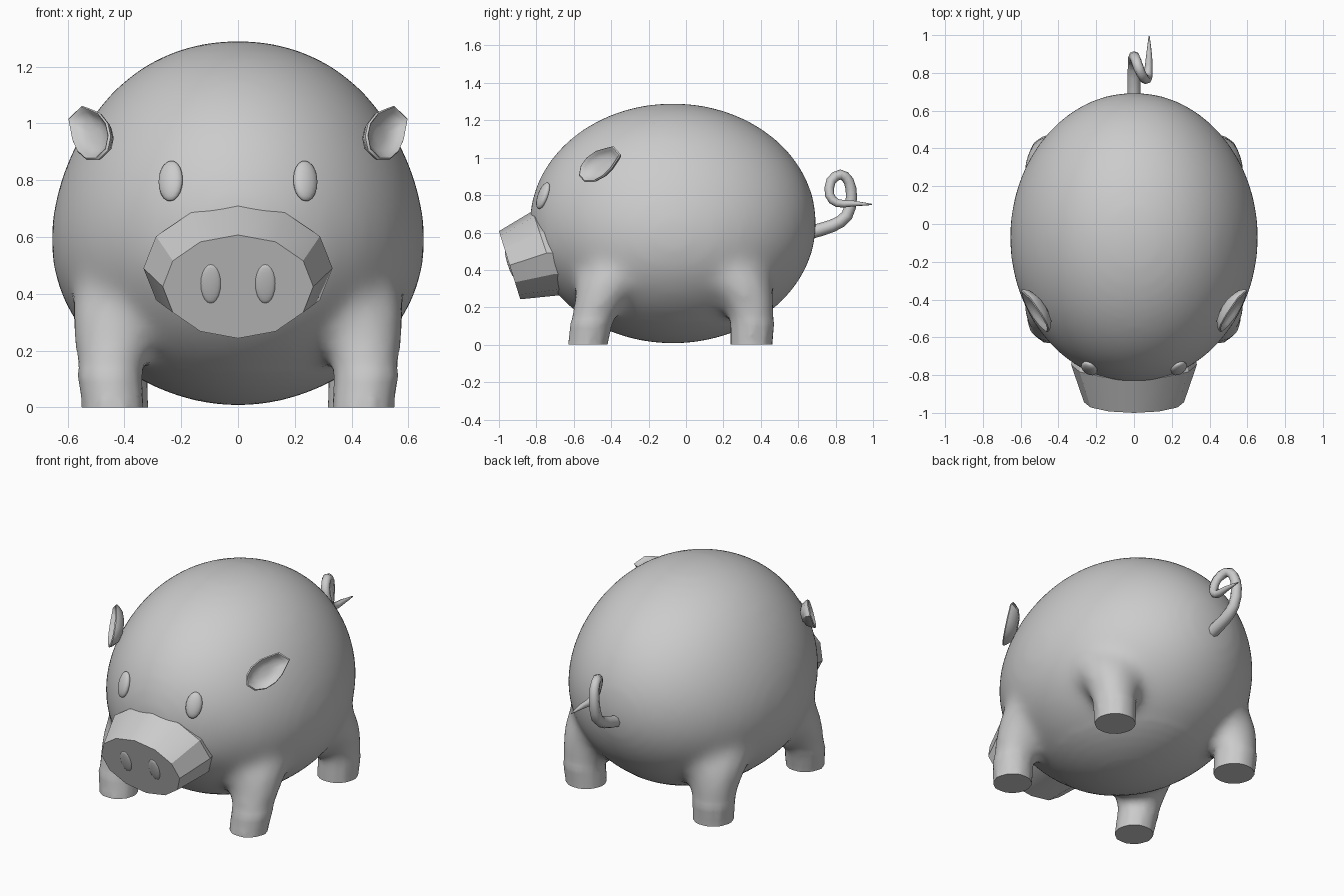
import bpy, bmesh
from math import sin, cos, pi, radians
from mathutils import Vector, Matrix

if "Cube" in bpy.data.objects:
    bpy.data.objects.remove(bpy.data.objects["Cube"])

C = Vector((0, -0.07, 0.65))        # body centre
R = Vector((0.655, 0.768, 0.642))   # body radii


def finish(name, bm, angle=35):
    bmesh.ops.recalc_face_normals(bm, faces=bm.faces[:])
    me = bpy.data.meshes.new(name)
    bm.to_mesh(me)
    bm.free()
    for p in me.polygons:
        p.use_smooth = True
    me.set_sharp_from_angle(angle=radians(angle))
    ob = bpy.data.objects.new(name, me)
    bpy.context.collection.objects.link(ob)
    return ob


def add_loft(bm, rings):
    vs = [[bm.verts.new(p) for p in ring] for ring in rings]
    n = len(rings[0])
    for a, b in zip(vs, vs[1:]):
        for i in range(n):
            j = (i + 1) % n
            bm.faces.new((a[i], a[j], b[j], b[i]))
    bm.faces.new(vs[0])
    bm.faces.new(vs[-1])


def loft(name, rings, angle=35):
    bm = bmesh.new()
    add_loft(bm, rings)
    return finish(name, bm, angle)


def add_ellipsoid(bm, loc, radii, rot=Matrix(), u=16, v=10):
    m = Matrix.Translation(loc) @ rot @ Matrix.Diagonal((*radii, 1))
    bmesh.ops.create_uvsphere(bm, u_segments=u, v_segments=v, radius=1, matrix=m)


def ellipsoid(name, *args):
    bm = bmesh.new()
    add_ellipsoid(bm, *args)
    return finish(name, bm, 60)


# Snout sections: tilted twelve-sided cone
front, base = [], []
for i in range(12):
    a = 2 * pi * i / 12
    front.append((0.265 * sin(a), -0.943 - 0.057 * cos(a), 0.425 + 0.182 * cos(a)))
    base.append((0.333 * sin(a), -0.745 - 0.075 * cos(a), 0.49 + 0.225 * cos(a)))


def behind(scale, dy):
    return [(x * scale, y + dy, 0.49 + (z - 0.49) * scale) for x, y, z in base]


loft("snout", [front, base, behind(0.85, 0.2)], 30)

# Body, legs and muzzle root, fused into one soft skin
bm = bmesh.new()
add_ellipsoid(bm, C, R, Matrix(), 64, 40)
for v in bm.verts:                  # fuller low on the sides
    t = (v.co.z - C.z) / R.z
    v.co.x *= 1 - 0.1 * t * (1 - t * t)
add_loft(bm, [behind(0.98, 0.012), behind(1.03, 0.08), behind(1.05, 0.3)])
leg_sections = [  # (x, y, z, radius)
    [(0.44, -0.53, -0.1, 0.11), (0.44, -0.525, 0, 0.11), (0.452, -0.505, 0.12, 0.117),
     (0.44, -0.465, 0.22, 0.142), (0.4, -0.4, 0.34, 0.195), (0.33, -0.3, 0.5, 0.24)],
    [(0.43, 0.35, -0.1, 0.117), (0.43, 0.35, 0, 0.117), (0.438, 0.355, 0.12, 0.122),
     (0.43, 0.335, 0.22, 0.146), (0.4, 0.27, 0.34, 0.195), (0.33, 0.17, 0.5, 0.24)],
]
for secs in leg_sections:
    for s in (1, -1):
        add_loft(bm, [[(s * (x + r * cos(2 * pi * i / 10)), y + r * sin(2 * pi * i / 10), z)
                       for i in range(10)] for x, y, z, r in secs])
raw = finish("body_and_legs_source", bm)
mod = raw.modifiers.new("fuse", 'REMESH')
mod.mode = 'VOXEL'
mod.voxel_size = 0.025
bpy.context.view_layer.update()
bm = bmesh.new()
bm.from_object(raw, bpy.context.evaluated_depsgraph_get())
bpy.data.objects.remove(raw)
blend = [v for v in bm.verts if v.co.z > 0.13]
for _ in range(16):
    bmesh.ops.smooth_vert(bm, verts=blend, factor=0.5, use_axis_x=True, use_axis_y=True, use_axis_z=True)
# Flat soles
bmesh.ops.bisect_plane(bm, geom=bm.verts[:] + bm.edges[:] + bm.faces[:], plane_co=(0, 0, 0),
                       plane_no=(0, 0, -1), clear_outer=True)
bmesh.ops.holes_fill(bm, edges=[e for e in bm.edges if e.is_boundary], sides=0)
finish("body_and_legs", bm, 50)

# Ear outline in side view (y, z); x follows the slope of the body
outline = [(-0.57, 0.905), (-0.562, 0.955), (-0.53, 1.0), (-0.48, 1.035), (-0.43, 1.05),
           (-0.39, 1.06), (-0.35, 1.015), (-0.37, 0.985), (-0.40, 0.94), (-0.44, 0.9),
           (-0.49, 0.873), (-0.54, 0.872)]
rim = [Vector((0.445 + (y + 0.57) * 0.78 - 0.33 * (z - 0.95), y, z)) for y, z in outline]
mid = sum(rim, Vector()) / len(rim)
nrm = Vector((1, -0.78, 0.33)).normalized()


def ear_ring(scale, depth, s):
    pts = [mid + (p - mid) * scale + nrm * depth for p in rim]
    return [Vector((p.x * s, p.y, p.z)) for p in pts]


for s, side in ((1, "right"), (-1, "left")):
    # Cupped ear
    loft(f"ear_{side}", [ear_ring(k, d, s) for k, d in
         ((0.3, -0.03), (0.6, -0.024), (0.82, -0.01), (0.91, 0.003), (0.96, 0.006), (1.02, 0),
          (0.96, -0.014), (0.75, -0.04), (0.4, -0.055))], 50)
    # Eye
    ellipsoid(f"eye_{side}", (s * 0.237, -0.764, 0.797), (0.046, 0.024, 0.075),
              Matrix.Rotation(radians(-20), 4, 'X') @ Matrix.Rotation(s * radians(24), 4, 'Z'))
    # Nostril
    ellipsoid(f"nostril_{side}", (s * 0.096, -0.945, 0.435), (0.036, 0.01, 0.072),
              Matrix.Rotation(radians(17.5), 4, 'X'))

# Curly tail: (x, y, z, thickness)
path = [(0, 0.66, 0.6, 0.036), (0, 0.78, 0.635, 0.034), (0, 0.86, 0.69, 0.032),
        (0, 0.885, 0.79, 0.03), (0.01, 0.87, 0.875, 0.028), (0.025, 0.825, 0.91, 0.027),
        (0.05, 0.775, 0.875, 0.026), (0.07, 0.768, 0.8, 0.025), (0.076, 0.81, 0.757, 0.022),
        (0.08, 0.89, 0.755, 0.016), (0.08, 0.995, 0.75, 0.003)]
pts = [Vector(p) for p in path]
fine = []
for i in range(len(pts) - 1):
    p0, p1, p2, p3 = pts[max(i - 1, 0)], pts[i], pts[i + 1], pts[min(i + 2, len(pts) - 1)]
    fine += [p1, (9 * (p1 + p2) - p0 - p3) / 16]
fine.append(pts[-1])
rings = []
for i, p in enumerate(fine):
    t = (fine[min(i + 1, len(fine) - 1)] - fine[max(i - 1, 0)]).to_3d().normalized()
    u = (Vector((1, 0, 0)) - t * t.x).normalized()
    w = t.cross(u)
    rings.append([p.to_3d() + p.w * (u * cos(pi * k / 4) + w * sin(pi * k / 4)) for k in range(8)])
loft("tail", rings, 60)
